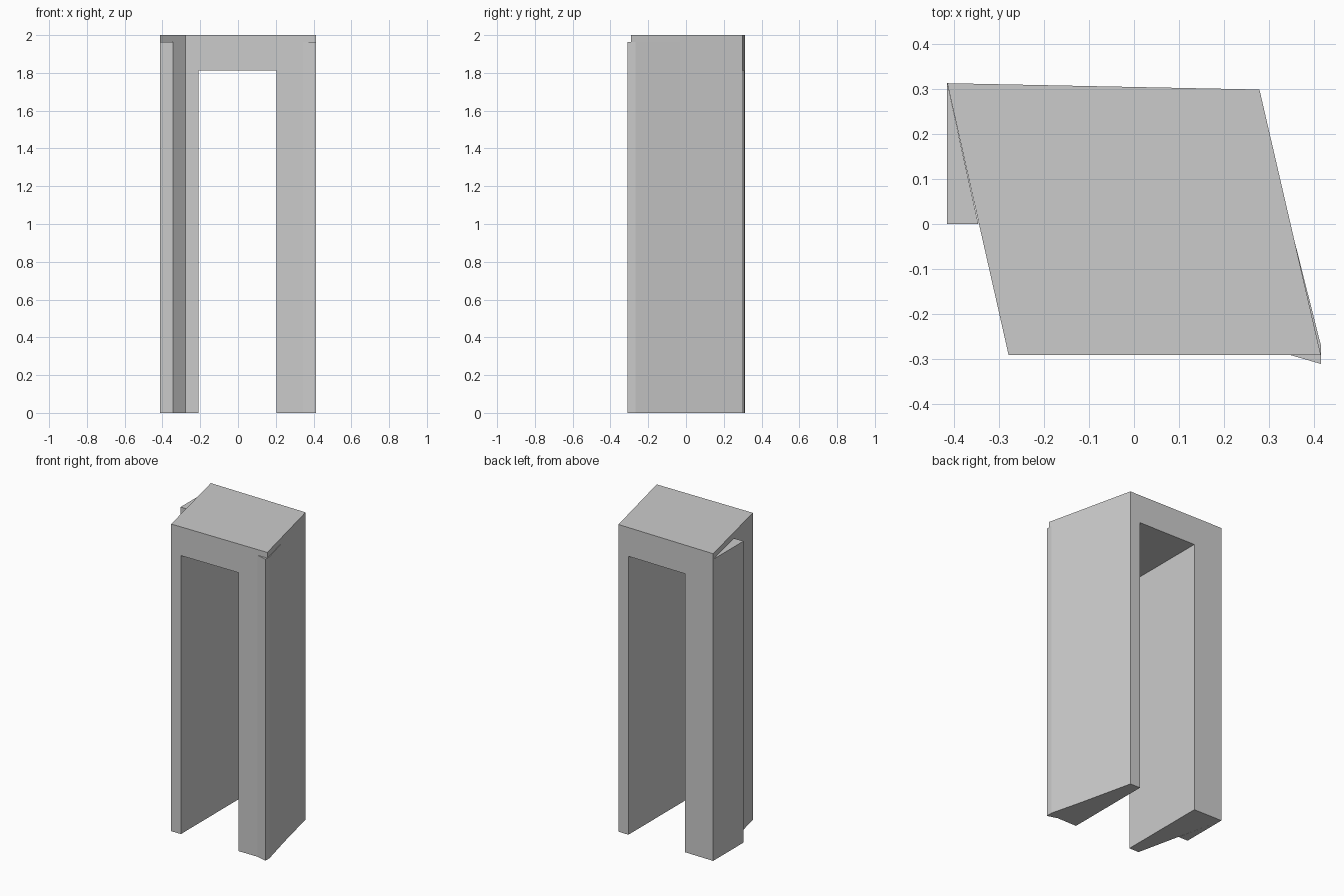
import bpy, bmesh

if "Cube" in bpy.data.objects:
    bpy.data.objects.remove(bpy.data.objects["Cube"])


def prism(name, plan, z0, z1):
    """Extrude a counter-clockwise plan outline from z0 up to z1."""
    bm = bmesh.new()
    face = bm.faces.new([bm.verts.new((x, y, z0)) for x, y in plan])
    top = bmesh.ops.extrude_face_region(bm, geom=[face])["geom"]
    moved = [v for v in top if isinstance(v, bmesh.types.BMVert)]
    bmesh.ops.translate(bm, verts=moved, vec=(0, 0, z1 - z0))
    bmesh.ops.recalc_face_normals(bm, faces=bm.faces[:])
    mesh = bpy.data.meshes.new(name)
    bm.to_mesh(mesh)
    bm.free()
    obj = bpy.data.objects.new(name, mesh)
    bpy.context.collection.objects.link(obj)
    return obj


# Skewed arch body
body = prism("arch_body", [(-0.278, -0.29), (0.414, -0.29),
                           (0.278, 0.298), (-0.414, 0.312)], 0, 2)

# Doorway running front to back
cutter = prism("doorway_cutter", [(-0.208, -0.5), (0.205, -0.5),
                                  (0.205, 0.5), (-0.208, 0.5)], -0.2, 1.813)
cutter.hide_render = True
cutter.hide_set(True)
cut = body.modifiers.new("doorway", "BOOLEAN")
cut.operation = "DIFFERENCE"
cut.solver = "EXACT"
cut.object = cutter

# Side fins, stopping just below the roof
FIN_TOP = 1.963
prism("left_fin", [(-0.414, 0.0), (-0.345, 0.0), (-0.414, 0.312)], 0, FIN_TOP)
prism("right_fin", [(0.345, -0.29), (0.414, -0.31),
                    (0.414, -0.268), (0.345, 0.005)], 0, FIN_TOP)
